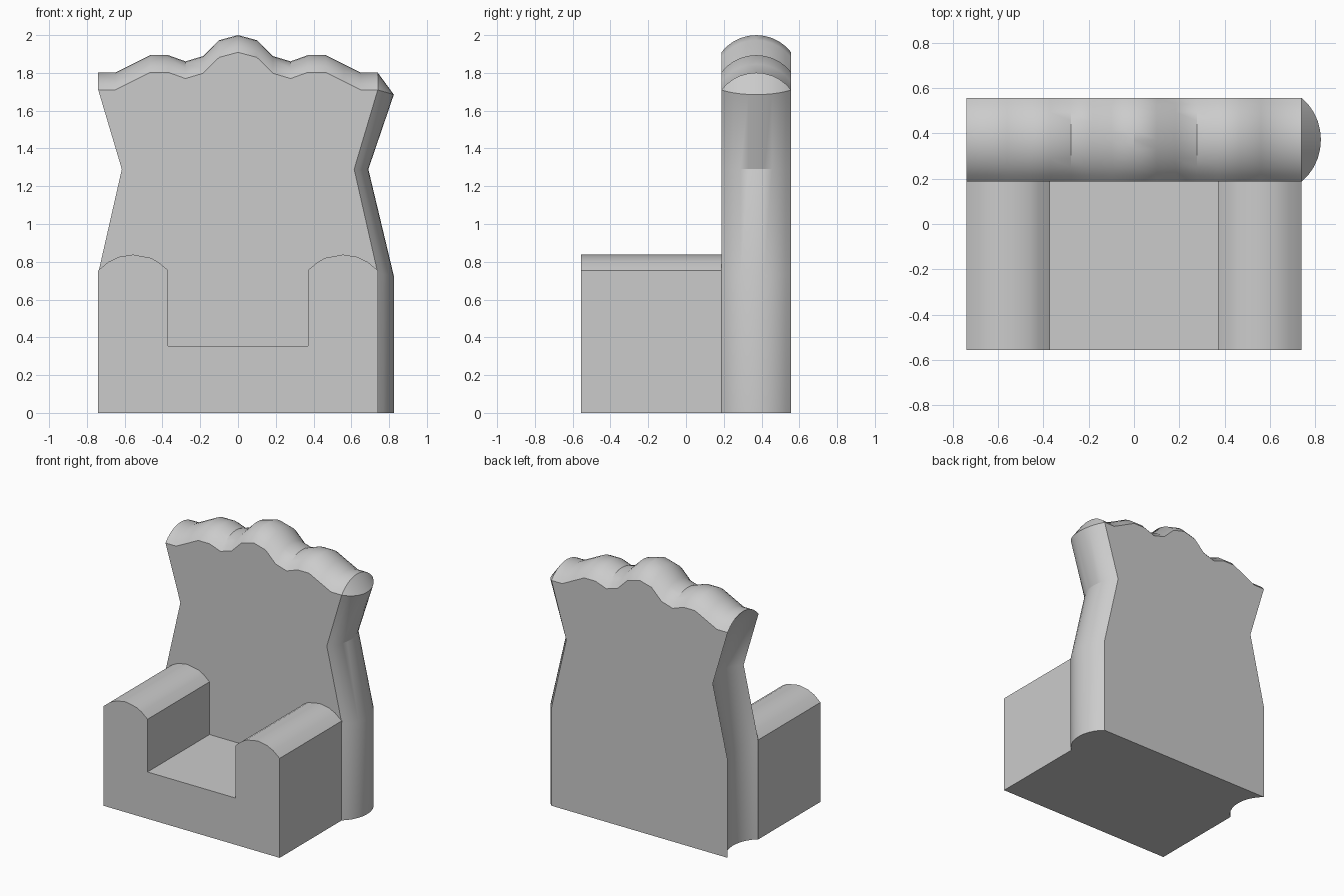
import bpy, bmesh, math

if "Cube" in bpy.data.objects:
    bpy.data.objects.remove(bpy.data.objects["Cube"])

Y_FRONT, Y_SEAM, Y_BACK = -0.557, 0.187, 0.557


def loft(name, sections):
    """Skin matching closed sections, cap both ends and shade smooth by angle."""
    bm = bmesh.new()
    rings = [[bm.verts.new(p) for p in s] for s in sections]
    n = len(rings[0])
    for a, b in zip(rings, rings[1:]):
        for i in range(n):
            j = (i + 1) % n
            bm.faces.new((a[i], a[j], b[j], b[i]))
    bm.faces.new(rings[0])
    bm.faces.new(rings[-1])
    bmesh.ops.remove_doubles(bm, verts=bm.verts, dist=1e-4)
    bmesh.ops.recalc_face_normals(bm, faces=bm.faces)
    mesh = bpy.data.meshes.new(name)
    bm.to_mesh(mesh)
    bm.free()
    obj = bpy.data.objects.new(name, mesh)
    bpy.context.collection.objects.link(obj)
    bpy.ops.object.select_all(action='DESELECT')
    obj.select_set(True)
    bpy.context.view_layer.objects.active = obj
    bpy.ops.object.shade_smooth_by_angle(angle=math.radians(30))
    return obj


def mirrored(half):
    """Close a right-hand half profile with its mirror image."""
    return half + [(-x, *rest) for x, *rest in reversed(half) if abs(x) > 1e-6]


# Seat base with two round-topped arms, one profile run front to back
arm = [(0.74, 0), (0.74, 0.755), (0.685, 0.80), (0.63, 0.826), (0.555, 0.838),
       (0.46, 0.82), (0.42, 0.797), (0.37, 0.755), (0.37, 0.355)]
base = mirrored(arm)
loft("seat_and_arms", [[(x, y, z) for x, z in base] for y in (Y_FRONT, Y_SEAM + 0.002)])

# Scalloped backrest: flat-face outline (x, z) and bulge direction (dx, dz)
side = [(0.74, 0, 0.085, 0), (0.74, 0.74, 0.085, -0.015),
        (0.615, 1.29, 0.075, 0), (0.74, 1.71, 0.085, -0.025)]
crest = [(0.74, 1.71), (0.65, 1.71), (0.56, 1.755), (0.465, 1.803), (0.37, 1.803),
         (0.278, 1.77), (0.185, 1.798), (0.1, 1.882), (0, 1.909)]
outline = mirrored(side + [(x, z, 0, 0.091) for x, z in crest])

# Rounded rim: the bulge follows a shallow circular arc through the thickness
half, sag, steps = (Y_BACK - Y_SEAM) / 2, 0.091, 10
radius = (half ** 2 + sag ** 2) / (2 * sag)
sweep = math.asin(half / radius)
sections = []
for k in range(steps + 1):
    a = sweep * (2 * k / steps - 1)
    y = (Y_SEAM + Y_BACK) / 2 + radius * math.sin(a)
    f = (radius * math.cos(a) - radius + sag) / sag
    sections.append([(x + dx * f, y, z + dz * f) for x, z, dx, dz in outline])
loft("backrest", sections)
